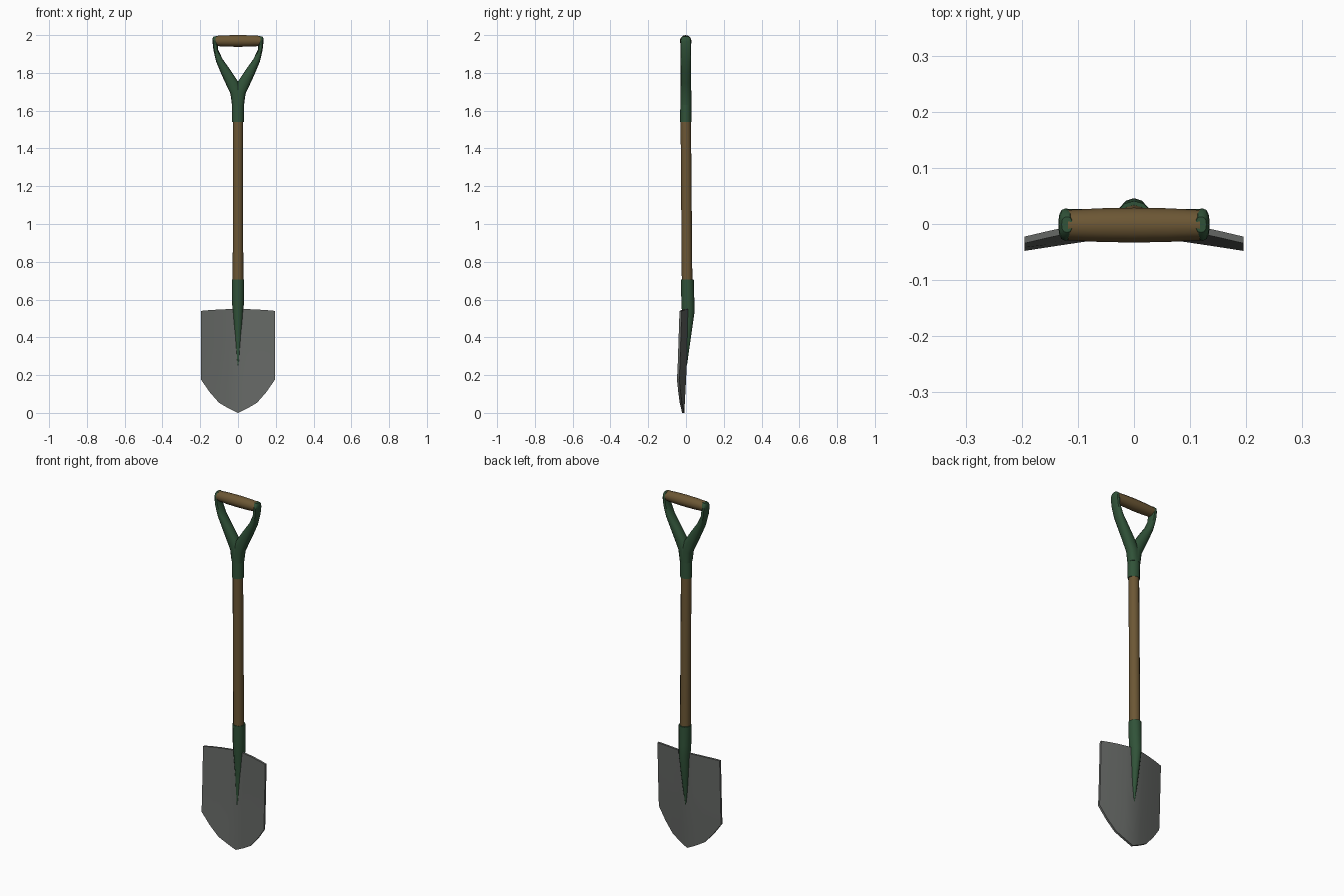
import bpy, bmesh, math

if "Cube" in bpy.data.objects:
    bpy.data.objects.remove(bpy.data.objects["Cube"])


def mat(name, rgb):
    m = bpy.data.materials.new(name)
    m.diffuse_color = (*rgb, 1)
    m.use_nodes = True
    m.node_tree.nodes["Principled BSDF"].inputs["Base Color"].default_value = m.diffuse_color
    return m


GREEN = mat("green paint", (0.03, 0.085, 0.04))
WOOD = mat("brown wood", (0.15, 0.095, 0.035))
STEEL = mat("grey steel", (0.13, 0.138, 0.13))


def loft(name, rings, material, angle=40):
    """Skin a series of closed rings and cap both ends."""
    bm = bmesh.new()
    vs = [[bm.verts.new(p) for p in r] for r in rings]
    n = len(rings[0])
    for a, b in zip(vs, vs[1:]):
        for i in range(n):
            j = (i + 1) % n
            bm.faces.new((a[i], a[j], b[j], b[i]))
    bm.faces.new(vs[0][::-1])
    bm.faces.new(vs[-1])
    bmesh.ops.recalc_face_normals(bm, faces=bm.faces)
    me = bpy.data.meshes.new(name)
    bm.to_mesh(me)
    bm.free()
    me.materials.append(material)
    ob = bpy.data.objects.new(name, me)
    bpy.context.collection.objects.link(ob)
    bpy.ops.object.select_all(action='DESELECT')
    ob.select_set(True)
    bpy.context.view_layer.objects.active = ob
    bpy.ops.object.shade_smooth_by_angle(angle=math.radians(angle))
    return ob


def angles(n):
    return [2 * math.pi * i / n for i in range(n)]


def level_ring(z, front, back, half, n=12):
    """Horizontal oval between two depths."""
    c, r = (front + back) / 2, (back - front) / 2
    return [(half * math.cos(a), c + r * math.sin(a), z) for a in angles(n)]


# Blade: arched sheet with a pointed lower outline
half_outline = [(0.0, 0.0), (0.05, 0.024), (0.1, 0.053), (0.15, 0.11), (0.195, 0.175)]
outline = [(-x, z) for x, z in half_outline[:0:-1]] + half_outline


def blade_y(x, z):
    centre = -0.015 + 0.052 * z if z < 0.25 else -0.002 + 0.033 * (z - 0.25)
    return centre - 0.036 * (abs(x) / 0.195) ** 1.3


columns = []
for x, low in outline:
    top = 0.55 - 0.01 * (x / 0.195) ** 2
    zs = [top + (low - top) * k / 5 for k in range(6)]
    columns.append([(x, blade_y(x, z) - 0.006, z) for z in zs] +
                   [(x, blade_y(x, z) + 0.006, z) for z in zs[::-1]])
loft("blade", columns, STEEL)

# Lower socket tapering down into the blade
loft("lower_socket", [level_ring(*r) for r in (
    (0.25, -0.010, 0.005, 0.004), (0.33, -0.010, 0.016, 0.013),
    (0.42, -0.012, 0.029, 0.020), (0.54, -0.022, 0.046, 0.029),
    (0.60, -0.025, 0.044, 0.032), (0.705, -0.026, 0.041, 0.033))], GREEN)

# Wooden shaft, leaning very slightly
loft("shaft", [level_ring(0.66, -0.022, 0.034, 0.028),
               level_ring(1.58, -0.029, 0.026, 0.027)], WOOD)

# Upper socket
loft("upper_socket", [level_ring(1.54, -0.031, 0.028, 0.032),
                      level_ring(1.66, -0.030, 0.028, 0.032)], GREEN)

# Forked handle arms: outer x, z, inner x, z, half depth
arm = [(0.032, 1.63, -0.032, 1.63, 0.029), (0.040, 1.69, -0.024, 1.70, 0.029),
       (0.066, 1.745, 0.0, 1.755, 0.028), (0.091, 1.80, 0.040, 1.815, 0.028),
       (0.116, 1.86, 0.081, 1.872, 0.028), (0.130, 1.92, 0.105, 1.922, 0.028),
       (0.135, 1.965, 0.109, 1.965, 0.029), (0.134, 1.983, 0.109, 1.986, 0.024),
       (0.129, 1.993, 0.110, 1.995, 0.014)]
for side, name in ((1, "right_arm"), (-1, "left_arm")):
    rings = []
    for ox, oz, ix, iz, d in arm:
        ring = []
        for a in angles(12):
            # slightly squared oval section
            c, s = (math.copysign(abs(f) ** 0.8, f) for f in (math.cos(a), math.sin(a)))
            ring.append((side * ((ox + ix) / 2 + c * (ox - ix) / 2), d * s - 0.001,
                         (oz + iz) / 2 + c * (oz - iz) / 2))
        rings.append(ring)
    loft(name, rings, GREEN)

# Barrel-shaped wooden grip
loft("grip", [[(x, r * math.cos(a) - 0.002, 1.969 + r * math.sin(a)) for a in angles(12)]
              for x, r in ((-0.118, 0.027), (-0.06, 0.030), (0, 0.031),
                           (0.06, 0.030), (0.118, 0.027))], WOOD)
